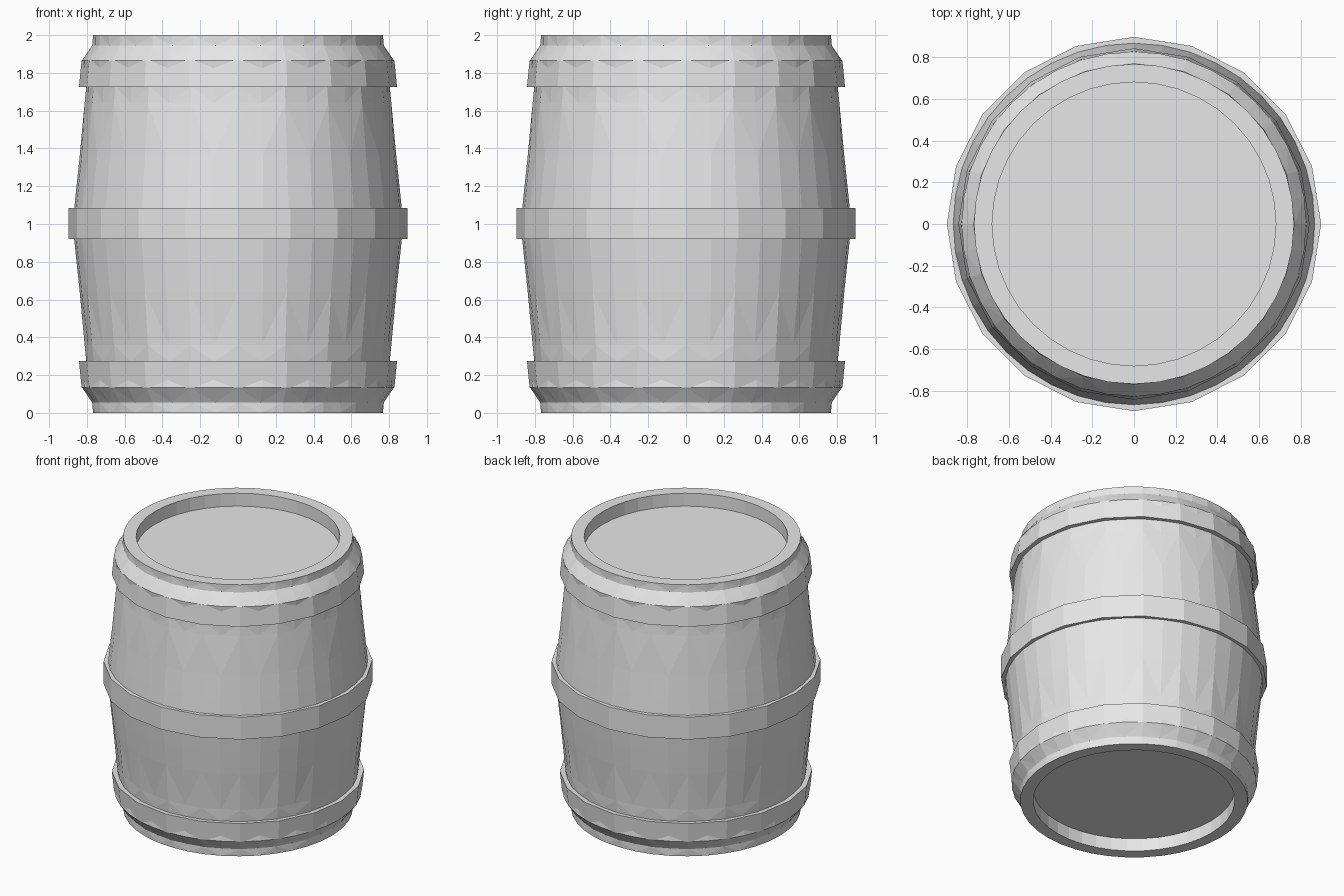
import bpy, bmesh, math

if "Cube" in bpy.data.objects:
    bpy.data.objects.remove(bpy.data.objects["Cube"])

wood = bpy.data.materials.new("light_grey")
wood.diffuse_color = (0.8, 0.8, 0.8, 1.0)
wood.use_nodes = True
wood.node_tree.nodes["Principled BSDF"].inputs["Base Color"].default_value = wood.diffuse_color


def lathe(name, profile, sides, closed=False):
    """Revolve (radius, z, flatten) points; flatten=1 pulls odd columns onto the chord."""
    bm = bmesh.new()
    step = 2 * math.pi / sides
    rings = []
    for r, z, flat in profile:
        ring = []
        for i in range(sides):
            rr = r * (1 - flat * (1 - math.cos(step))) if i % 2 else r
            ring.append(bm.verts.new((rr * math.cos(i * step), rr * math.sin(i * step), z)))
        rings.append(ring)
    pairs = list(zip(rings, rings[1:]))
    if closed:
        pairs.append((rings[-1], rings[0]))
    else:
        bm.faces.new(rings[0])
        bm.faces.new(rings[-1])
    for a, b in pairs:
        for i in range(sides):
            j = (i + 1) % sides
            # alternate diagonals so the staves end in pointed facets
            if i % 2:
                bm.faces.new((a[i], a[j], b[j]))
                bm.faces.new((a[i], b[j], b[i]))
            else:
                bm.faces.new((a[i], a[j], b[i]))
                bm.faces.new((a[j], b[j], b[i]))
    bmesh.ops.recalc_face_normals(bm, faces=bm.faces)
    mesh = bpy.data.meshes.new(name)
    bm.to_mesh(mesh)
    bm.free()
    mesh.materials.append(wood)
    obj = bpy.data.objects.new(name, mesh)
    bpy.context.collection.objects.link(obj)
    return obj


# Barrel body: recessed lid, rim, chamfer and bulging staves, mirrored about mid height
half = [
    (0.68, 1.905, 0), (0.68, 2.0, 0), (0.767, 2.0, 0), (0.772, 1.945, 0.6),
    (0.826, 1.865, 0), (0.821, 1.82, 0), (0.803, 1.73, 0.3),
    (0.812, 1.64, 0.9), (0.838, 1.36, 0), (0.855, 1.2, 0), (0.867, 1.08, 0),
]
lower = [(r, 2 - z, f) for r, z, f in half]
lathe("barrel_body", lower + half[::-1], 40)

# Middle hoop: a straight band
lathe("middle_hoop", [(0.84, 0.92, 0), (0.897, 0.92, 0),
                      (0.897, 1.085, 0), (0.84, 1.085, 0)], 20, closed=True)

# End hoops: tapered bands, mirrored top and bottom
for name, flip in (("top_hoop", False), ("bottom_hoop", True)):
    band = [(0.78, 1.73, 0), (0.842, 1.725, 0), (0.828, 1.865, 0), (0.78, 1.865, 0)]
    lathe(name, [(r, 2 - z if flip else z, f) for r, z, f in band], 20, closed=True)
